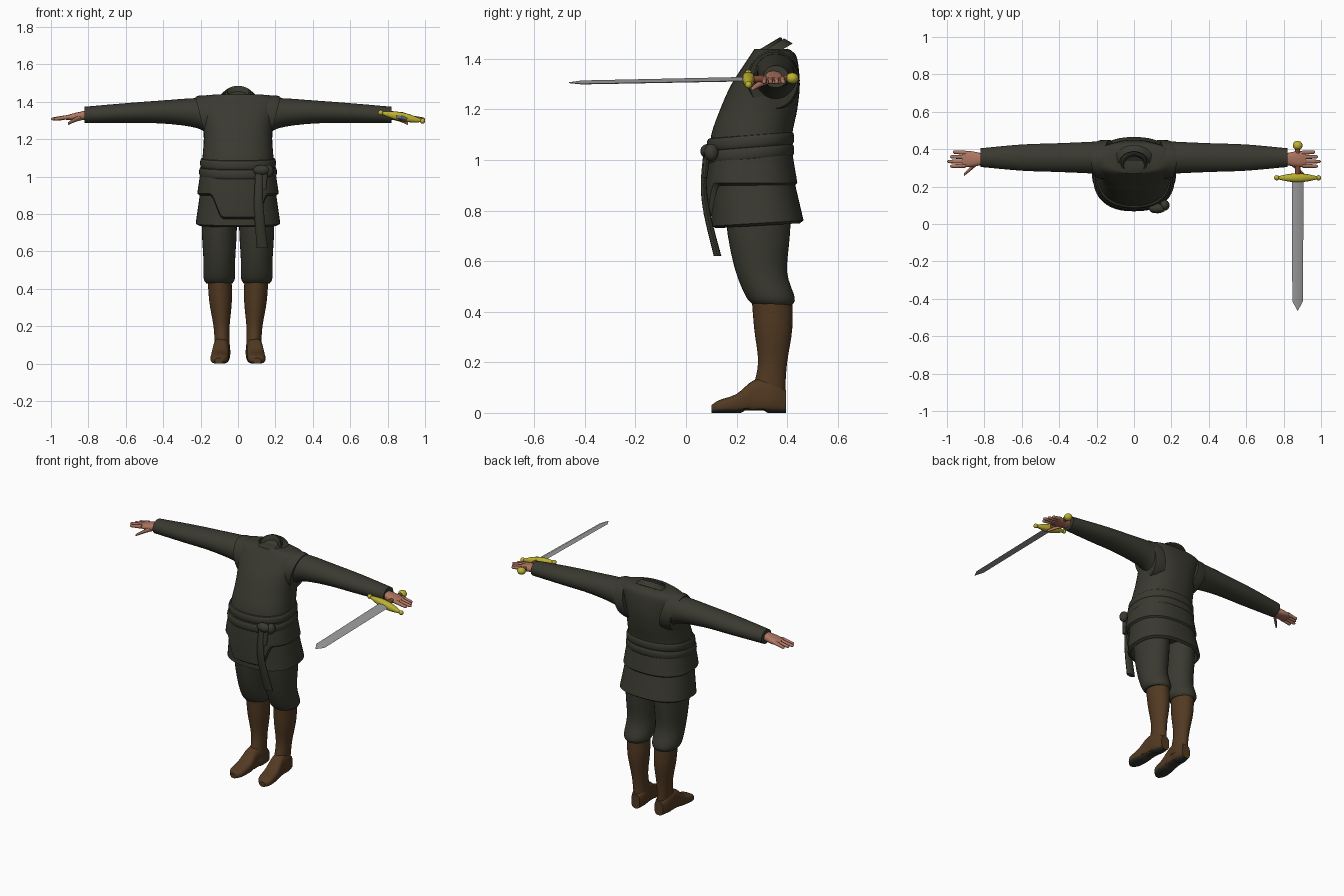
import bpy, bmesh, math
from mathutils import Vector

cube = bpy.data.objects.get("Cube")
if cube:
    bpy.data.objects.remove(cube, do_unlink=True)


def material(name, *colour):
    mat = bpy.data.materials.new(name)
    mat.use_nodes = True
    mat.diffuse_color = (*colour, 1)
    shader = mat.node_tree.nodes["Principled BSDF"]
    shader.inputs["Base Color"].default_value = mat.diffuse_color
    return mat


cloth = material("dark olive cloth", .042, .042, .03)
leather = material("brown boot leather", .085, .042, .016)
dark_sole = material("dark sole", .03, .03, .026)
skin = material("skin", .42, .18, .12)
gold = material("yellow gold", .5, .44, .03)
steel = material("grey steel", .33, .33, .33)
grip_brown = material("reddish grip", .2, .06, .03)

X, Y, Z = Vector((1, 0, 0)), Vector((0, 1, 0)), Vector((0, 0, 1))
parts = []


def finish(bm, name, mat):
    """Turn a bmesh into a named object with one material."""
    bmesh.ops.recalc_face_normals(bm, faces=bm.faces[:])
    mesh = bpy.data.meshes.new(name)
    bm.to_mesh(mesh)
    bm.free()
    mesh.materials.append(mat)
    obj = bpy.data.objects.new(name, mesh)
    bpy.context.collection.objects.link(obj)
    parts.append(obj)
    return obj


def spline(rows, steps=4):
    """Pass a smooth curve through rows of numbers."""
    padded = [rows[0], *rows, rows[-1]]
    result = []
    for before, start, end, after in zip(padded, padded[1:], padded[2:], padded[3:]):
        for step in range(steps):
            t = step / steps
            result.append([
                q + t / 2 * (r - p + t * (2 * p - 5 * q + 4 * r - s + t * (3 * (q - r) + s - p)))
                for p, q, r, s in zip(before, start, end, after)])
    return result + [rows[-1]]


def loft(name, sections, u, v, mat, sides=32, power=2, capped=True):
    """Skin rounded cross-sections given as (centre, half size on u, half size on v)."""
    bm = bmesh.new()
    loops = []
    for centre, half_u, half_v in sections:
        loop = []
        for i in range(sides):
            angle = math.tau * i / sides
            c, s = math.cos(angle), math.sin(angle)
            c = math.copysign(abs(c) ** (2 / power), c)
            s = math.copysign(abs(s) ** (2 / power), s)
            loop.append(bm.verts.new(Vector(centre) + u * half_u * c + v * half_v * s))
        loops.append(loop)
    for low, high in zip(loops, loops[1:]):
        for i in range(sides):
            bm.faces.new((low[i - 1], low[i], high[i], high[i - 1]))
    if capped:
        bm.faces.new(loops[0])
        bm.faces.new(loops[-1])
    return finish(bm, name, mat)


def upright(name, rows, mat, x=0, lean=0, tilt=0, **options):
    """Loft along z; each row is (z, half width, front y, back y)."""
    sections = [((x + lean * z, (front + back) / 2, z), width, (back - front) / 2)
                for z, width, front, back in rows]
    return loft(name, sections, X, Y + Z * tilt, mat, **options)


def tube(name, points, start, end, mat, flat=1, u=Y, v=Z):
    """Loft along a path with a radius changing evenly from start to end."""
    path = spline(points)
    last = len(path) - 1
    radii = [start + (end - start) * i / last for i in range(len(path))]
    return loft(name, [(p, r, r * flat) for p, r in zip(path, radii)], u, v, mat, sides=12)


def ball(name, centre, size, mat):
    bm = bmesh.new()
    bmesh.ops.create_uvsphere(bm, u_segments=20, v_segments=12, radius=1)
    bmesh.ops.scale(bm, vec=size, verts=bm.verts)
    bmesh.ops.translate(bm, vec=centre, verts=bm.verts)
    return finish(bm, name, mat)


# Tunic body, from the waist to the shoulders
upright("tunic_body", spline([
    (1, .195, .09, .42), (1.1, .19, .1, .42), (1.2, .183, .135, .44), (1.3, .19, .18, .45),
    (1.4, .217, .245, .44), (1.43, .18, .265, .42), (1.44, .12, .27, .4)]),
    cloth, sides=48, power=2.3)

# Collar folding into a hollow neck opening that slopes down to the front
collar = [(1.4, .12), (1.43, .09), (1.44, .08), (1.42, .077), (1.45, .068), (1.455, .06), (1.43, .05)]
loft("collar", [((0, .32, z), r, r * .85) for z, r in collar], X, Y + Z * .6, cloth)

# Lower skirt with a turned-in hem
upright("tunic_skirt", [
    (1, .19, .1, .41), (.9, .205, .1, .43), (.75, .226, .1, .465), (.74, .21, .12, .45),
    (.8, .19, .13, .43)], cloth, tilt=.06, sides=48, power=2.4)

# Upper skirt layer, with a long flap dropping at the front
layer = upright("tunic_flap_layer", [
    (1.03, .2, .085, .42), (.93, .215, .068, .437), (.91, .218, .07, .44), (.9, .205, .085, .43)],
    cloth, sides=96, power=2.4, capped=False)
for vert in layer.data.vertices:
    p = vert.co
    if p.z < 1 and p.y < .22:
        ramp = max(0, min(1, (p.x + .15) / .07, (.16 - p.x) / .06))
        p.z -= ramp * ramp * (3 - 2 * ramp) / 8

# Two wraps of the sash, each with a rounded outer side
for name, height, width, front in (("lower_sash", 1.025, .19, .09), ("upper_sash", 1.073, .185, .1)):
    wrap = []
    for i in range(9):
        angle = math.pi * (i / 8 - .5)
        bulge = .018 * math.sqrt(math.cos(angle) + .001)
        wrap.append((height + .026 * math.sin(angle), width + bulge, front - bulge, .41 + bulge))
    upright(name, wrap, cloth, tilt=.08, sides=48, power=2.3, capped=False)

# Sash knot, loop and hanging ends
ball("sash_knot", (.125, .083, 1.035), (.045, .026, .028), cloth)
ball("sash_loop", (.165, .1, 1.03), (.025, .028, .034), cloth)
tail = [(.115, .08, 1.04), (.11, .07, .9), (.115, .085, .78), (.13, .125, .62)]
tube("sash_tail", tail, .02, .03, cloth, flat=.5, u=X, v=Y)
tube("sash_short_end", [(.14, .085, 1.04), (.135, .075, .93)], .022, .016, cloth, flat=.6, u=X, v=Y)

for s, side in ((1, "left_"), (-1, "right_")):
    # Sleeve narrowing to the cuff; rows are (x, z, half depth, half height)
    sleeve = spline([(.14, 1.31, .09, .1), (.22, 1.34, .085, .08), (.4, 1.346, .077, .062),
                     (.6, 1.34, .07, .053), (.82, 1.33, .05, .044)])
    loft(side + "sleeve", [((s * x, .355, z), a, b) for x, z, a, b in sleeve], Y, Z, cloth)

    # Armhole edge of the tunic
    rim = [(.13, 1.05), (.18, 1.03), (.2, .97), (.2, .85)]
    loft(side + "armhole", [((s * x, .345, 1.315), size * .1, size * .115) for x, size in rim],
         Y, Z + X * s / 4, cloth)

    # Hand with four fingers and a thumb
    palm = spline([(.8, .028, .026), (.87, .042, .02), (.92, .04, .012)])
    loft(side + "palm", [((s * x, .347, 1.43 - x / 8), a, b) for x, a, b in palm],
         Y, Z, skin, sides=16, power=2.5)
    for i in range(4):
        y, tip = .312 + .023 * i, .999 - .015 * abs(i - 1)
        knuckle = Vector((s * .9, y, 1.32))
        end = Vector((s * tip, y + (i - 1.5) / 400, 1.307))
        tube(side + "finger", [knuckle, knuckle.lerp(end, .85)], .012, .009, skin)
        ball(side + "fingertip", knuckle.lerp(end, .85), (abs(tip - .9) * .15, .009, .009), skin)
    thumb = [(s * .835, .335, 1.32), (s * .87, .3, 1.305), (s * .908, .264, 1.284)]
    tube(side + "thumb", thumb, .018, .007, skin)

    # Trouser leg gathered below the knee
    upright(side + "trouser", spline([
        (.85, .095, .15, .42), (.7, .093, .165, .41), (.56, .085, .195, .4),
        (.46, .084, .235, .43), (.43, .07, .26, .42)]), cloth, x=s * .1, tilt=-.04)

    # Boot shaft, closer together at the ankle
    upright(side + "boot_shaft", spline([
        (.45, .064, .26, .42), (.33, .06, .27, .42), (.2, .043, .285, .4),
        (.1, .04, .265, .393), (.05, .042, .25, .395)]), leather, x=s * .08, lean=s * .04)

    # Boot foot from heel to toe, with a raised arch and a dark underside
    foot = spline([(.395, .03, .09), (.34, .045, .13), (.27, .043, .13), (.2, .048, .075),
                   (.13, .045, .05), (.1, .02, .03)])
    boot = loft(side + "boot_foot", [((s * (.11 - .07 * y), y, top / 2), w, top / 2)
                                     for y, w, top in foot], X, Z, leather, power=2.8)
    boot.data.materials.append(dark_sole)
    for vert in boot.data.vertices:
        if vert.co.z < .012 and .22 < vert.co.y < .31:
            vert.co.z += .01
    for face in boot.data.polygons:
        face.material_index = int(face.center.z < .014)

# Sword, pointing forward from the left hand and rolled a little
across, up = (X - Z / 5).normalized(), (Z + X / 5).normalized()
hilt = Vector((.875, .247, 1.32))
forward = -(Y + Z * .02)
blade = [(0, .032, .009), (.66, .029, .008), (.709, .002, .002)]
loft("blade", [(hilt + forward * d, a, b) for d, a, b in blade], across, up, steel, sides=4)
tube("grip", [hilt, hilt - forward * .16], .015, .014, grip_brown, u=across, v=up)
ball("pommel", hilt - forward * .173, (.026, .025, .022), gold)

# Crossguard swelling in the middle, with small round ends
bar = []
for i in range(-6, 7):
    radius = .006 + .018 * math.cos(i / 6 * math.pi / 2)
    bar.append((hilt + across * i * .019, radius, radius))
loft("crossguard", bar, Y, up, gold, sides=12, power=2.5)
for section in (bar[0], bar[-1]):
    ball("crossguard_end", section[0], (.014, .014, .014), gold)

# Smooth shading with sharp edges kept
bpy.ops.object.select_all(action="DESELECT")
for part in parts:
    part.select_set(True)
bpy.context.view_layer.objects.active = parts[0]
bpy.ops.object.shade_smooth_by_angle(angle=math.radians(40))
